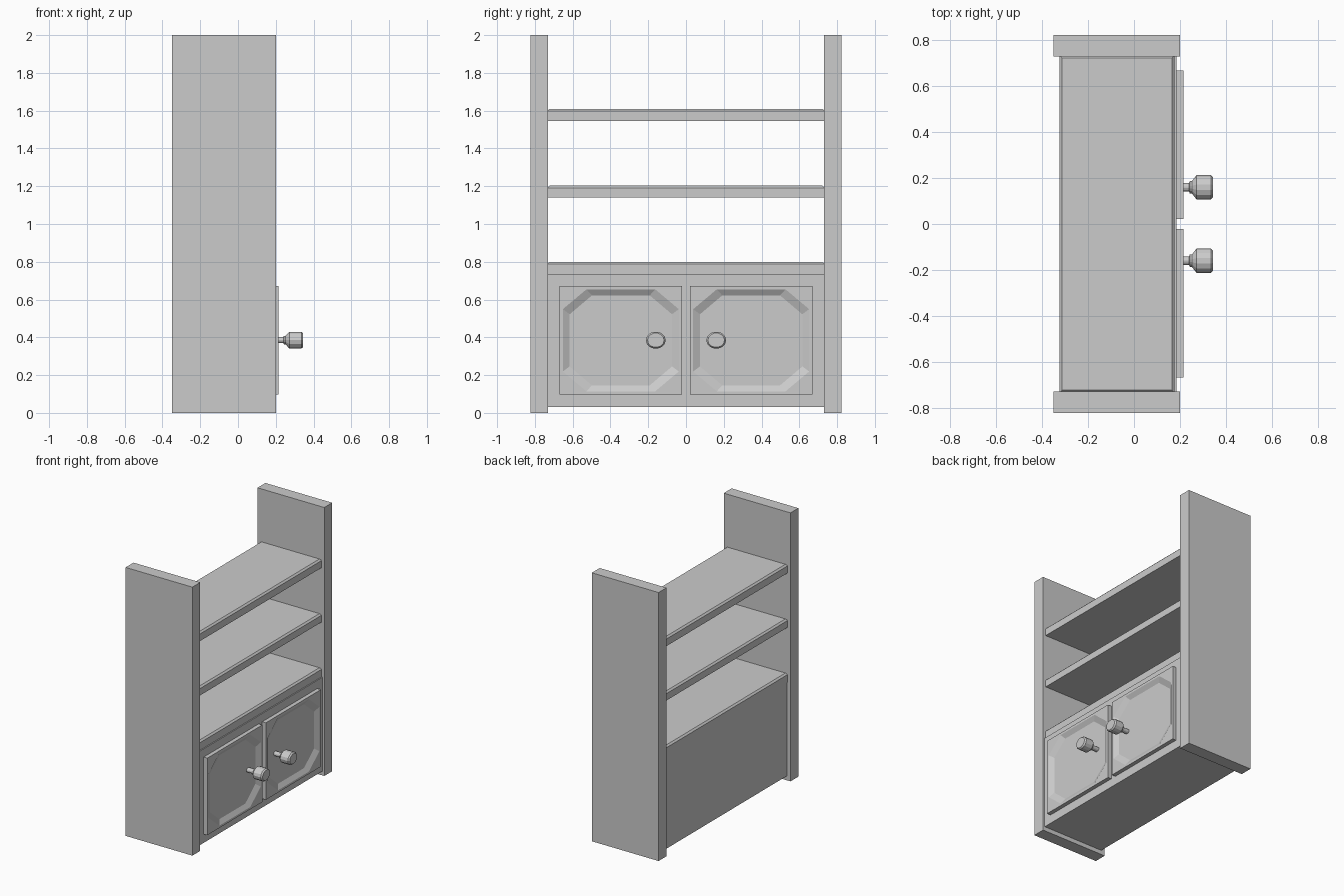
import bpy, bmesh, math
from mathutils import Matrix

if "Cube" in bpy.data.objects:
    bpy.data.objects.remove(bpy.data.objects["Cube"])


def make_object(name, bm):
    bmesh.ops.recalc_face_normals(bm, faces=bm.faces)
    mesh = bpy.data.meshes.new(name)
    bm.to_mesh(mesh)
    bm.free()
    obj = bpy.data.objects.new(name, mesh)
    bpy.context.collection.objects.link(obj)
    return obj


def box(name, x, y, z, top_bevel=0.0):
    bm = bmesh.new()
    bmesh.ops.create_cube(bm, size=1)
    for v in bm.verts:
        for i, (lo, hi) in enumerate((x, y, z)):
            v.co[i] = lo if v.co[i] < 0 else hi
    if top_bevel:
        edges = [e for e in bm.edges if all(v.co.z > z[1] - 1e-5 for v in e.verts)]
        bmesh.ops.bevel(bm, geom=edges, offset=top_bevel, segments=1, affect='EDGES')
    return make_object(name, bm)


def octagon(half_y, half_z, cut_y, cut_z):
    """Rectangle with clipped corners, two points per corner."""
    pts = []
    for sy, sz in ((1, 1), (-1, 1), (-1, -1), (1, -1)):
        pair = [(sy * half_y, sz * (half_z - cut_z)), (sy * (half_y - cut_y), sz * half_z)]
        pts += pair if sy * sz > 0 else pair[::-1]
    return pts


def door(name, y, z, back, front, recess):
    half_y, half_z = 0.324, 0.287
    bm = bmesh.new()

    def ring(pts, x):
        return [bm.verts.new((x, y + a, z + b)) for a, b in pts]
    corners = [(half_y, half_z), (-half_y, half_z), (-half_y, -half_z), (half_y, -half_z)]
    rear, edge = ring(corners, back), ring(corners, front)
    rim = ring(octagon(0.307, 0.270, 0.125, 0.105), front)
    panel = ring(octagon(0.271, 0.238, 0.118, 0.100), recess)
    bm.faces.new(rear)
    bm.faces.new(panel)
    # outer sides and flat border with corner triangles
    for i in range(4):
        j = (i + 1) % 4
        bm.faces.new((rear[i], rear[j], edge[j], edge[i]))
        bm.faces.new((edge[i], rim[2 * i], rim[2 * i + 1]))
        bm.faces.new((edge[i], edge[j], rim[2 * j], rim[2 * i + 1]))
    # sloping sides of the recess
    for i in range(8):
        j = (i + 1) % 8
        bm.faces.new((rim[i], rim[j], panel[j], panel[i]))
    return make_object(name, bm)


def knob(name, y, z):
    # (distance along x, radius)
    profile = [(0.192, 0.018), (0.240, 0.018), (0.243, 0.025), (0.252, 0.025),
               (0.272, 0.049), (0.335, 0.049), (0.345, 0.041)]
    sides = 14
    bm = bmesh.new()
    rings = []
    for x, r in profile:
        rings.append([bm.verts.new((x, y + 1.07 * r * math.cos(2 * math.pi * k / sides),
                                    z + 0.93 * r * math.sin(2 * math.pi * k / sides)))
                      for k in range(sides)])
    for a, b in zip(rings, rings[1:]):
        for k in range(sides):
            n = (k + 1) % sides
            bm.faces.new((a[k], a[n], b[n], b[k]))
    bm.faces.new(rings[0])
    bm.faces.new(rings[-1])
    return make_object(name, bm)


# tall side panels, doors and knobs in mirrored pairs
for side, s in (("left", -1), ("right", 1)):
    box(side + "_side_panel", (-0.35, 0.20), tuple(sorted((s * 0.73, s * 0.823))), (0, 2))
    door(side + "_door", s * 0.345, 0.384, 0.18, 0.215, 0.195)
    knob(side + "_knob", s * 0.16, 0.385)

# lower cabinet
box("cabinet_body", (-0.32, 0.185), (-0.732, 0.732), (0.032, 0.732))

# shelves with chamfered top edges
for name, low, high in (("cabinet_top", 0.732, 0.80), ("middle_shelf", 1.14, 1.203),
                        ("upper_shelf", 1.545, 1.61)):
    box(name, (-0.325, 0.177), (-0.735, 0.735), (low, high), 0.012)
